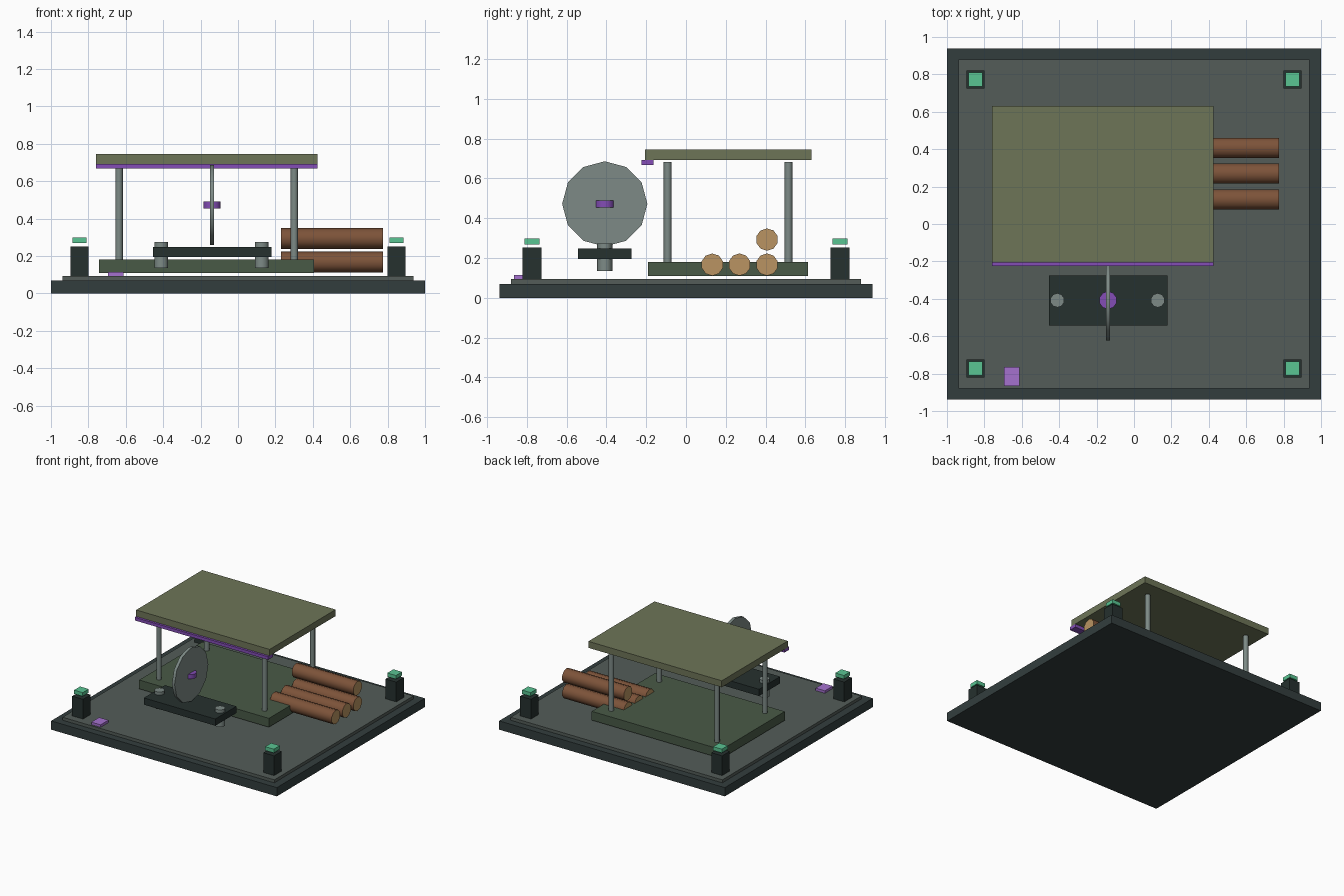
import bpy
from math import radians, pi
from mathutils import Matrix

if "Cube" in bpy.data.objects:
    bpy.data.objects.remove(bpy.data.objects["Cube"])


def material(name, rgb):
    m = bpy.data.materials.new(name)
    m.diffuse_color = (*[(c / 255) ** 2.2 for c in rgb], 1)
    m.use_nodes = True
    m.node_tree.nodes["Principled BSDF"].inputs["Base Color"].default_value = m.diffuse_color
    return m


CHARCOAL = material("charcoal", (54, 64, 64))
STONE = material("stone", (84, 93, 89))
DARK = material("dark_iron", (42, 52, 50))
MOSS = material("moss_green", (74, 90, 72))
OLIVE = material("olive", (109, 116, 88))
STEEL = material("steel", (124, 137, 133))
GREEN = material("lamp_green", (90, 195, 145))
PURPLE = material("purple", (130, 78, 180))
LILAC = material("lilac", (163, 112, 205))
BARK = material("bark", (124, 84, 60))
WOOD = material("cut_wood", (184, 146, 98))


def box(name, x, y, z, mat):
    """Box from (min, max) ranges on each axis."""
    bpy.ops.mesh.primitive_cube_add(size=1)
    ob = bpy.context.object
    ob.name = name
    size = [b - a for a, b in (x, y, z)]
    mid = [(a + b) / 2 for a, b in (x, y, z)]
    ob.data.transform(Matrix.Diagonal((*size, 1)))
    ob.location = mid
    ob.data.materials.append(mat)
    return ob


def cylinder(name, centre, r, length, sides, mat, along_x=False):
    bpy.ops.mesh.primitive_cylinder_add(vertices=sides, radius=r, depth=length)
    ob = bpy.context.object
    ob.name = name
    if along_x:
        ob.data.transform(Matrix.Rotation(pi / 2, 4, 'Y') @ Matrix.Rotation(pi / 2, 4, 'Z'))
    ob.data.materials.append(mat)
    bpy.ops.object.shade_smooth_by_angle(angle=radians(50))
    ob.location = centre
    return ob


# Stepped base
box("base_slab", (-1, 1), (-0.937, 0.937), (0, 0.07), CHARCOAL)
box("base_deck", (-0.938, 0.938), (-0.88, 0.88), (0.07, 0.094), STONE)

# Corner posts with floating lamps
for sx in (-1, 1):
    for sy in (-1, 1):
        x, y = 0.847 * sx, 0.773 * sy
        box("corner_post", (x - 0.048, x + 0.048), (y - 0.048, y + 0.048), (0.094, 0.252), DARK)
        box("corner_lamp", (x - 0.038, x + 0.038), (y - 0.038, y + 0.038), (0.269, 0.299), GREEN)

# Open shed: floor, poles, roof and fascia
box("shed_floor", (-0.743, 0.407), (-0.19, 0.612), (0.11, 0.181), MOSS)
for x in (-0.636, 0.301):
    for y in (-0.092, 0.515):
        cylinder("shed_pole", (x, y, 0.431), 0.02, 0.502, 8, STEEL)
box("shed_roof", (-0.758, 0.424), (-0.206, 0.63), (0.692, 0.744), OLIVE)
box("roof_fascia", (-0.758, 0.424), (-0.224, -0.163), (0.667, 0.692), PURPLE)

# Saw bench with bolts, blade and hub
SY = -0.408
box("saw_bench", (-0.455, 0.178), (-0.542, -0.275), (0.195, 0.249), DARK)
for x in (-0.41, 0.127):
    cylinder("bench_roller", (x, SY, 0.205), 0.038, 0.138, 10, STEEL)
cylinder("saw_blade", (-0.139, SY, 0.472), 0.214, 0.024, 12, STEEL, True)
cylinder("saw_hub", (-0.139, SY, 0.472), 0.048, 0.036, 10, PURPLE)

# Stacked logs with pale cut ends
for y, z in ((0.132, 0.167), (0.269, 0.167), (0.407, 0.167), (0.407, 0.293)):
    log = cylinder("log", (0.502, y, z), 0.056, 0.546, 10, BARK, True)
    log.data.materials.append(WOOD)
    for p in log.data.polygons:
        if abs(p.normal.x) > 0.9:
            p.material_index = 1

# Small marker tile
box("marker_tile", (-0.695, -0.613), (-0.865, -0.765), (0.094, 0.114), LILAC)
